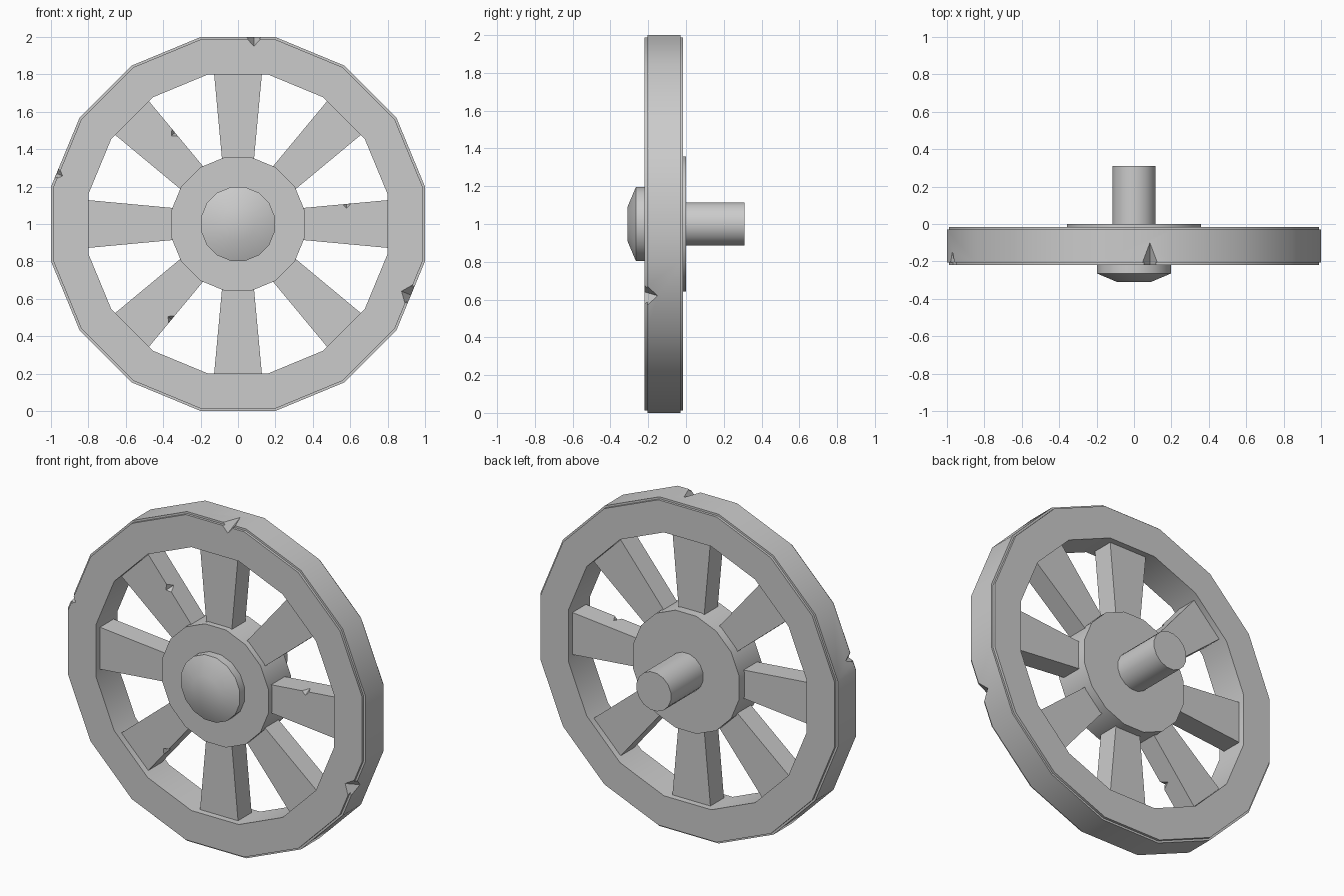
import bpy, bmesh
from math import pi, sin, cos, radians
from mathutils import Vector, Matrix

cube = bpy.data.objects.get("Cube")
if cube:
    bpy.data.objects.remove(cube)

SIDES = 16
CENTRE = Vector((0, 0, 1))

grey = bpy.data.materials.new("plain grey")
grey.use_nodes = True
grey.diffuse_color = (0.6, 0.6, 0.6, 1)
grey.node_tree.nodes["Principled BSDF"].inputs["Base Color"].default_value = (0.6, 0.6, 0.6, 1)


def finish(name, bm):
    bmesh.ops.recalc_face_normals(bm, faces=bm.faces)
    mesh = bpy.data.meshes.new(name)
    bm.to_mesh(mesh)
    bm.free()
    mesh.materials.append(grey)
    obj = bpy.data.objects.new(name, mesh)
    bpy.context.collection.objects.link(obj)
    return obj


def select(obj):
    bpy.ops.object.select_all(action='DESELECT')
    obj.select_set(True)
    bpy.context.view_layer.objects.active = obj


def lathe(name, profile, ring=False):
    """Revolve (flat radius, y) points round the axle, with a flat at the top."""
    bm = bmesh.new()
    loops = []
    for r, y in profile:
        big = r / cos(pi / SIDES)
        angles = [(k + 0.5) * 2 * pi / SIDES for k in range(SIDES)]
        loops.append([bm.verts.new(CENTRE + Vector((big * cos(a), y, big * sin(a)))) for a in angles])
    pairs = list(zip(loops, loops[1:]))
    if ring:
        pairs.append((loops[-1], loops[0]))
    else:
        bm.faces.new(loops[0])
        bm.faces.new(loops[-1])
    for a, b in pairs:
        for k in range(SIDES):
            n = (k + 1) % SIDES
            bm.faces.new((a[k], a[n], b[n], b[k]))
    return finish(name, bm)


def spoke(name, angle):
    """Tapered bar from inside the hub to inside the rim."""
    bm = bmesh.new()
    bmesh.ops.create_cube(bm, size=1)
    for v in bm.verts:
        outer = v.co.z > 0
        v.co = Vector((v.co.x * (0.257 if outer else 0.168), v.co.y * 0.13 - 0.117,
                       0.81 if outer else 0.33))
    bm.transform(Matrix.Translation(CENTRE) @ Matrix.Rotation(angle, 4, 'Y'))
    return finish(name, bm)


def chip(target, x, y, z, inward, half, depth, length):
    """Cut a pointed nick out of an edge; inward is the cut direction in degrees."""
    a = radians(inward)
    radial = Vector((cos(a), 0, sin(a))) * depth
    along = Vector((-sin(a), 0, cos(a))) * half
    back = Vector((0, length, 0))
    bm = bmesh.new()
    for d in (radial, along, back):
        for s in (-1, 1):
            bm.verts.new(Vector((x, y, z)) + d * s)
    bmesh.ops.convex_hull(bm, input=bm.verts)
    cutter = finish("nick_cutter", bm)
    cutter.hide_render = True
    mod = target.modifiers.new("nick", 'BOOLEAN')
    mod.operation = 'DIFFERENCE'
    mod.solver = 'EXACT'
    mod.object = cutter
    select(target)
    bpy.ops.object.modifier_apply(modifier=mod.name)
    bpy.data.objects.remove(cutter)


# Rim with a thin step at both outer edges
rim = lathe("rim", [(0.8, -0.22), (0.988, -0.22), (0.988, -0.205), (1, -0.205),
                    (1, -0.03), (0.988, -0.03), (0.988, -0.015), (0.8, -0.015)], ring=True)

# Hub, front cap and axle
hub = lathe("hub", [(0.357, -0.217), (0.357, 0)])
cap = lathe("hub_cap", [(0.197, -0.2), (0.197, -0.265), (0.09, -0.31)])
axle = lathe("axle", [(0.115, -0.02), (0.115, 0.31)])

# Eight spokes, clockwise from the top
spokes = [spoke(f"spoke_{i + 1}", i * pi / 4) for i in range(8)]

# Nicks worn into the rim and the spoke edges
chip(rim, 0.085, -0.22, 2.0, -90, 0.045, 0.05, 0.12)
chip(rim, -0.97, -0.22, 1.27, -22, 0.035, 0.035, 0.075)
chip(rim, 0.925, -0.22, 0.62, 158, 0.07, 0.055, 0.07)
chip(spokes[2], 0.58, -0.182, 1.108, -90, 0.025, 0.025, 0.05)
chip(spokes[7], -0.335, -0.182, 1.49, 220, 0.028, 0.028, 0.05)
chip(spokes[5], -0.355, -0.182, 0.49, 140, 0.025, 0.025, 0.05)

# Smooth the round parts and keep the corners crisp
for obj in (rim, hub, cap, axle):
    select(obj)
    bpy.ops.object.shade_smooth_by_angle(angle=radians(30))
